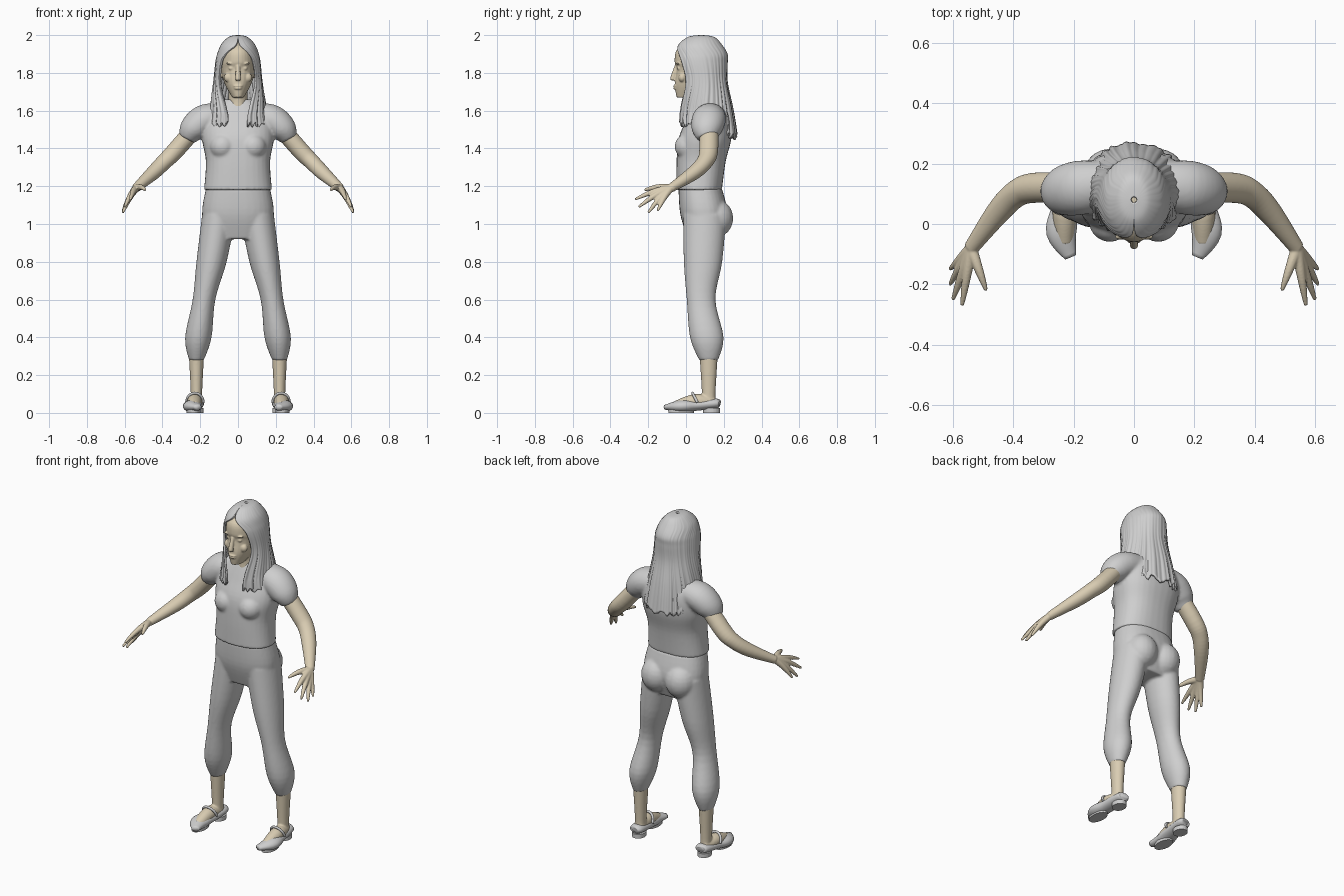
import bpy, bmesh, math
from mathutils import Vector, Matrix

cube = bpy.data.objects.get("Cube")
if cube:
    bpy.data.objects.remove(cube)


def material(name, red, green, blue):
    colour = (red, green, blue, 1)
    mat = bpy.data.materials.new(name)
    mat.use_nodes = True
    mat.diffuse_color = colour
    mat.node_tree.nodes["Principled BSDF"].inputs["Base Color"].default_value = colour
    return mat


GREY = material("light_grey", .62, .62, .62)
SKIN = material("pale_skin", .7, .61, .45)
SIDES = {"left": 1, "right": -1}
UP = Vector((0, 0, 1))


def spline(keys, steps=5):
    """Smooth curve through rows of numbers."""
    keys = [Vector(key) for key in keys]
    padded = [keys[0]] + keys + [keys[-1]]
    out = []
    for before, start, end, after in zip(padded, padded[1:], padded[2:], padded[3:]):
        leave, arrive = (end - before) / 2, (after - start) / 2
        for step in range(steps):
            t = step / steps
            blend = t * t * (3 - 2 * t)
            out.append(start.lerp(end, blend) + leave * t * (1 - t) ** 2 - arrive * t * t * (1 - t))
    return out + [keys[-1]]


def skin_loops(bm, loops):
    for lower, upper in zip(loops, loops[1:]):
        for k in range(len(lower)):
            bm.faces.new((lower[k - 1], lower[k], upper[k], upper[k - 1]))
    bm.faces.new(loops[0])
    bm.faces.new(loops[-1])


def ellipse(bm, centre, across, along, square=1.0, count=32):
    """Ring of vertices, squared off when square is below one."""
    ring = []
    for k in range(count):
        angle = math.tau * k / count
        c, s = math.cos(angle), math.sin(angle)
        ring.append(bm.verts.new(centre + across * math.copysign(abs(c) ** square, c)
                                 + along * math.copysign(abs(s) ** square, s)))
    return ring


def stack(bm, rows, square=.85):
    """Upright body from rows of (height, half width, front, back)."""
    skin_loops(bm, [ellipse(bm, Vector((0, (front + back) / 2, z)), Vector((width, 0, 0)),
                            Vector((0, (back - front) / 2, 0)), square)
                    for z, width, front, back in spline(rows)])


def tube(bm, keys, side=1, deep=1.0, level=False):
    """Limb along (x, y, z, radius); level keeps its rings horizontal."""
    rows = spline(keys)
    path = [Vector((side * x, y, z)) for x, y, z, radius in rows]
    loops = []
    for i, row in enumerate(rows):
        across, along = Vector((1, 0, 0)), Vector((0, 1, 0))
        if not level:
            heading = path[min(i + 1, len(path) - 1)] - path[max(i - 1, 0)]
            across = heading.cross(UP).normalized()
            along = across.cross(heading).normalized()
        loops.append(ellipse(bm, path[i], across * row[3], along * row[3] * deep))
    skin_loops(bm, loops)


def ball(bm, place, size):
    bmesh.ops.create_uvsphere(bm, u_segments=20, v_segments=12, radius=1,
                              matrix=Matrix.Translation(place) @ Matrix.Diagonal((*size, 1)))


def finish(name, bm, mat, voxel=0.0, smooth=True):
    """Make the object; a voxel size fuses its pieces into one surface."""
    bmesh.ops.recalc_face_normals(bm, faces=bm.faces)
    for face in bm.faces:
        face.smooth = smooth
    mesh = bpy.data.meshes.new(name)
    bm.to_mesh(mesh)
    bm.free()
    mesh.materials.append(mat)
    obj = bpy.data.objects.new(name, mesh)
    bpy.context.collection.objects.link(obj)
    if voxel:
        fuse = obj.modifiers.new("fuse", 'REMESH')
        fuse.mode = 'VOXEL'
        fuse.voxel_size = voxel
        fuse.use_smooth_shade = True
        relax = obj.modifiers.new("relax", 'SMOOTH')
        relax.iterations = 4
    return obj


# Shirt: trunk, chest and short puffed sleeves
bm = bmesh.new()
stack(bm, [(1.18, .18, -.05, .19), (1.33, .17, -.05, .21), (1.45, .19, -.04, .24),
           (1.55, .18, 0, .24), (1.62, .13, .03, .22), (1.66, .08, .05, .18)])
for side in SIDES.values():
    ball(bm, (side * .08, .01, 1.41), (.07, .07, .07))
    tube(bm, [(.1, .13, 1.57, .08), (.18, .12, 1.55, .09), (.24, .11, 1.5, .08), (.27, .11, 1.45, .05)],
         side, deep=.9)
finish("shirt", bm, GREY, voxel=.008)

# Trousers: hips, seat and gathered legs
bm = bmesh.new()
stack(bm, [(1.19, .17, -.04, .19), (1.05, .19, -.03, .22), (.92, .15, .01, .18)])
for side in SIDES.values():
    ball(bm, (side * .08, .16, 1.03), (.09, .09, .1))
    tube(bm, [(.1, .1, 1.05, .09), (.14, .09, .8, .08), (.18, .08, .6, .06), (.21, .11, .4, .07),
              (.22, .12, .28, .04)], side, deep=1.27, level=True)
finish("trousers", bm, GREY, voxel=.008)

# Arms and hands, with the fingers fanning out from the wrist
WRIST = Vector((.54, -.08, 1.19))
FINGER_TIPS = [(.49, -.22, 1.18), (.57, -.27, 1.13), (.6, -.25, 1.09), (.61, -.2, 1.06), (.61, -.15, 1.07)]
for label, side in SIDES.items():
    bm = bmesh.new()
    tube(bm, [(.2, .12, 1.54, .05), (.33, .12, 1.39, .05), (.39, .1, 1.33, .045), (.45, .04, 1.27, .04),
              (*WRIST, .025)], side, deep=.93)
    for tip in FINGER_TIPS:
        finger = []
        for step in range(6):
            t = step / 5
            joint = WRIST.lerp(Vector(tip), t) + UP * .01 * math.sin(t * math.pi)
            finger.append((*joint, .02 * math.sqrt(1 - .9 * t)))
        tube(bm, finger, side)
    finish(label + "_arm", bm, SKIN, voxel=.004)

# Head, neck and nose
bm = bmesh.new()
stack(bm, [(1.67, .03, -.05, .05), (1.74, .07, -.06, .17), (1.82, .09, -.05, .2), (1.86, .09, -.06, .2),
           (1.92, .08, -.05, .19), (1.97, .04, .01, .14)], square=.95)
tube(bm, [(0, .1, 1.52, .08), (0, .1, 1.62, .055), (0, .09, 1.74, .05)], deep=1.25, level=True)
tube(bm, [(0, -.05, 1.84, .01), (0, -.07, 1.77, .014), (0, -.06, 1.76, .012)], level=True)

# Lips, then paired eyes, brows, cheeks and ears
for height, width in ((1.73, .026), (1.718, .022)):
    ball(bm, (0, -.054, height), (width, .014, .006))
for side in SIDES.values():
    ball(bm, (side * .034, -.037, 1.824), (.016, .01, .01))
    ball(bm, (side * .04, -.043, 1.85), (.025, .01, .006))
    ball(bm, (side * .05, -.02, 1.775), (.025, .02, .025))
    ball(bm, (side * .09, .075, 1.8), (.01, .02, .03))
finish("head", bm, SKIN, voxel=.004)

for label, side in SIDES.items():
    # Lower leg and foot
    bm = bmesh.new()
    tube(bm, [(.22, .12, .34, .042), (.22, .12, .1, .03), (.22, .12, .05, .035)], side, deep=1.2, level=True)
    tube(bm, [(.22, .15, .05, .03), (.23, .05, .06, .04), (.23, -.06, .03, .03)], side)
    finish(label + "_leg", bm, SKIN, voxel=.005)

    # Shoe upper
    bm = bmesh.new()
    tube(bm, [(.22, .18, .05, .02), (.22, .16, .05, .04), (.23, .05, .04, .045), (.24, -.03, .035, .05),
              (.21, -.11, .03, .02)], side, deep=.65)
    finish(label + "_shoe", bm, GREY)

    # Strap arching over the instep
    bm = bmesh.new()
    arch = []
    for step in range(7):
        angle = math.pi * step / 6
        rise = math.sin(angle)
        arch.append((.228 + .045 * math.cos(angle), .06 - .025 * rise, .055 + .05 * rise, .007))
    tube(bm, arch, side)
    finish(label + "_shoe_strap", bm, GREY)

    # Heel and front sole
    bm = bmesh.new()
    for x, y, length in ((.22, .135, 1.2), (.235, -.025, 1.8)):
        tube(bm, [(x, y, 0, .037), (x, y, .025, .037)], side, deep=length, level=True)
    finish(label + "_sole", bm, GREY, smooth=False)

# Long straight hair: rows of (height, half width, front, back, face opening angle)
HAIR = [(2, .01, .07, .09, 0), (1.99, .05, .01, .15, 0), (1.95, .09, -.04, .19, .1), (1.9, .11, -.06, .22, .6),
        (1.85, .12, -.06, .22, .8), (1.75, .13, -.04, .22, .8), (1.6, .15, -.04, .25, .4), (1.43, .17, -.04, .27, .3)]
COLUMNS = 220
SHOULDER, HEM = 1.6, HAIR[-1][0]
bm = bmesh.new()
grid = []
for height, width, front, back, opening in spline(HAIR, steps=7):
    opening = max(opening, 0)
    fall = min(1, (HAIR[0][0] - height) / .4)
    parting = .12 * (1 - fall) * opening
    row = []
    for column in range(COLUMNS + 1):
        q = column / COLUMNS
        angle = opening + (math.tau - 2 * opening) * q - parting
        # Grooved strands that deepen on the way down
        lock = abs(math.sin(60 * q + 2 * math.sin(20 * q)))
        wisp = abs(math.sin(110 * q + 3 * math.sin(9 * q))) / 2
        swell = 1 + (.008 + .045 * fall * fall) * (lock + wisp - .9)
        # Ragged hem, longest at the back
        hem = 1.515 - .07 * math.sin(angle / 2) ** 2 + .03 * lock
        z = height
        if z < SHOULDER:
            z = SHOULDER - (SHOULDER - z) * (SHOULDER - hem) / (SHOULDER - HEM)
        x = math.sin(angle) * width * swell
        y = (front + back) / 2 - math.cos(angle) * (back - front) / 2 * swell
        row.append(bm.verts.new((x, y, z)))
    grid.append(row)
for upper, lower in zip(grid, grid[1:]):
    for k in range(COLUMNS):
        bm.faces.new((upper[k], lower[k], lower[k + 1], upper[k + 1]))
bmesh.ops.remove_doubles(bm, verts=bm.verts, dist=.0001)
hair = finish("hair", bm, GREY)
thick = hair.modifiers.new("thickness", 'SOLIDIFY')
thick.thickness = .012
thick.offset = -1
